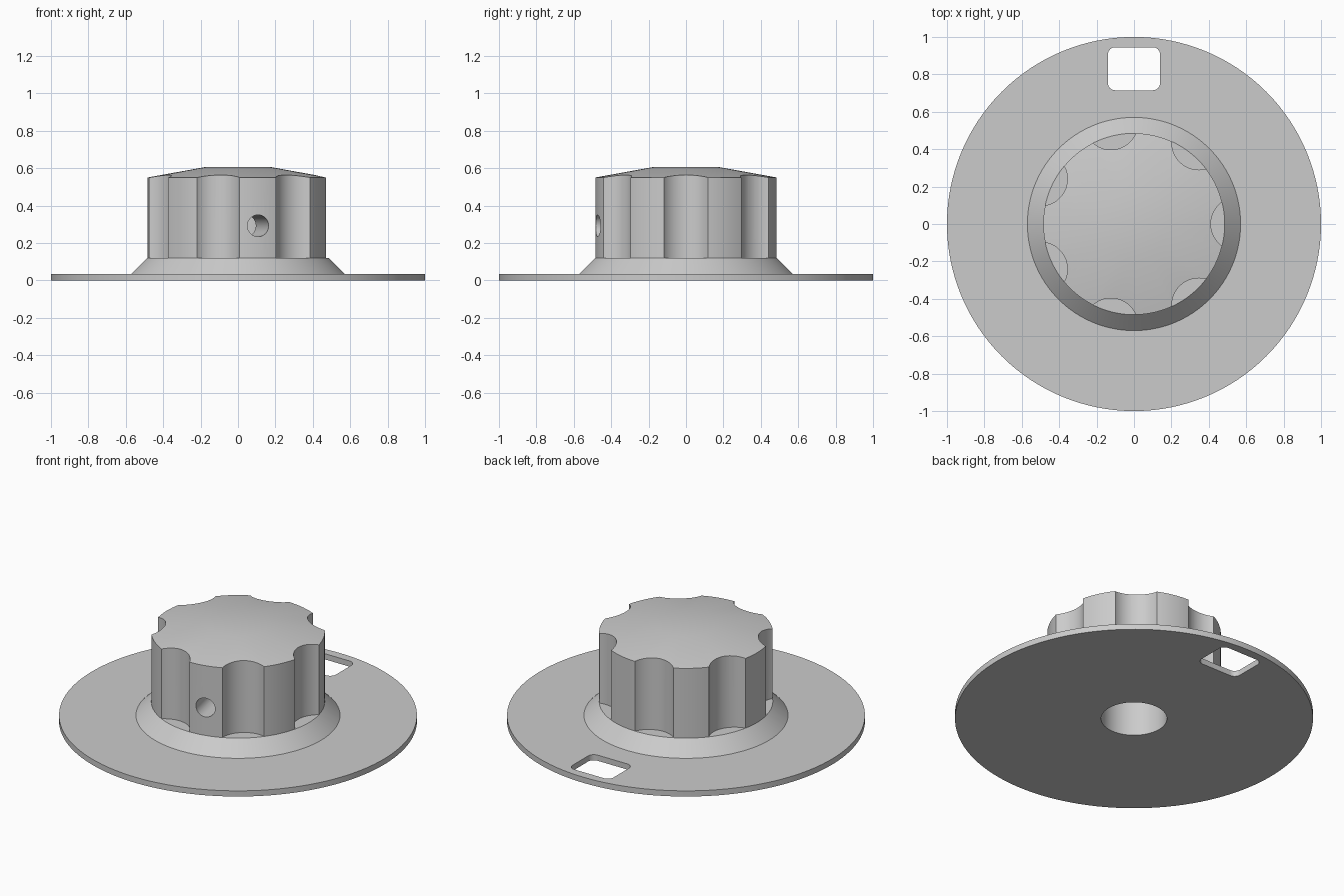
import bpy, bmesh, math
from mathutils import Matrix, Vector

if "Cube" in bpy.data.objects:
    bpy.data.objects.remove(bpy.data.objects["Cube"])

BORE, BORE_TOP = 0.184, 0.49
KNOB_R, KNOB_Z = 0.485, 0.12
FLUTES = 7

grey = bpy.data.materials.new("plain grey")
grey.use_nodes = True
colour = (0.6, 0.6, 0.6, 1)
grey.diffuse_color = colour
grey.node_tree.nodes["Principled BSDF"].inputs["Base Color"].default_value = colour


def make_object(name, bm):
    bmesh.ops.recalc_face_normals(bm, faces=bm.faces)
    mesh = bpy.data.meshes.new(name)
    bm.to_mesh(mesh)
    bm.free()
    mesh.materials.append(grey)
    obj = bpy.data.objects.new(name, mesh)
    bpy.context.collection.objects.link(obj)
    return obj


def lathe(name, profile, sides):
    """Closed solid turned around z from (radius, height) rings."""
    bm = bmesh.new()
    rings = []
    for r, z in profile:
        rings.append([bm.verts.new((r * math.cos(math.tau * i / sides),
                                    r * math.sin(math.tau * i / sides), z))
                      for i in range(sides)])
    for low, high in zip(rings, rings[1:]):
        for i in range(sides):
            j = (i + 1) % sides
            bm.faces.new((low[i], low[j], high[j], high[i]))
    bm.faces.new(rings[0][::-1])
    bm.faces.new(rings[-1])
    return make_object(name, bm)


def cylinder_cutter(name, radius, length, matrix, sides=64):
    bm = bmesh.new()
    bmesh.ops.create_cone(bm, cap_ends=True, segments=sides, radius1=radius,
                          radius2=radius, depth=length, matrix=matrix)
    return make_object(name, bm)


def cut(target, cutters):
    for c in cutters:
        mod = target.modifiers.new(c.name, 'BOOLEAN')
        mod.operation = 'DIFFERENCE'
        mod.solver = 'EXACT'
        mod.object = c
    bpy.context.view_layer.objects.active = target
    for c in cutters:
        bpy.ops.object.modifier_apply(modifier=c.name)


# Dial plate with sloped collar, and the fluted grip above it
dial = lathe("dial_plate", [(1, 0), (1, 0.035)], 128)
collar = lathe("collar", [(0.57, 0.035), (KNOB_R, KNOB_Z)], 128)
grip = lathe("knob_grip", [(KNOB_R, KNOB_Z), (KNOB_R, 0.55), (0.18, 0.605)], 128)

# Shaft bore from below
bore = cylinder_cutter("bore_cutter", BORE, BORE_TOP + 0.1,
                       Matrix.Translation((0, 0, (BORE_TOP - 0.1) / 2)))

# Finger flutes around the grip
flutes = [cylinder_cutter(f"flute_cutter_{i}", 0.144, 1.2,
                          Matrix.Rotation(math.tau * i / FLUTES, 4, 'Z')
                          @ Matrix.Translation((0.555, 0, 0.4)))
          for i in range(FLUTES)]

# Set screw hole, between two flutes at the front
screw = cylinder_cutter("screw_hole_cutter", 0.058, 0.5,
                        Matrix.Rotation(-1.5 * math.tau / FLUTES, 4, 'Z')
                        @ Matrix.Translation((0.35, 0, 0.292))
                        @ Matrix.Rotation(math.pi / 2, 4, 'Y'), 48)

# Rounded window near the back rim
bm = bmesh.new()
corner, half_w, half_d, mid_y = 0.04, 0.14, 0.115, 0.83
outline = []
for q, (sx, sy) in enumerate(((1, 1), (-1, 1), (-1, -1), (1, -1))):
    for k in range(9):
        a = (q + k / 8) * math.pi / 2
        outline.append(bm.verts.new((sx * (half_w - corner) + corner * math.cos(a),
                                     mid_y + sy * (half_d - corner) + corner * math.sin(a), -0.1)))
floor = bm.faces.new(outline)
top = bmesh.ops.extrude_face_region(bm, geom=[floor])["geom"]
bmesh.ops.translate(bm, vec=Vector((0, 0, 0.3)),
                    verts=[v for v in top if isinstance(v, bmesh.types.BMVert)])
window = make_object("window_cutter", bm)

cut(dial, [window, bore])
cut(collar, [bore])
cut(grip, flutes + [bore, screw])

for c in flutes + [bore, screw, window]:
    bpy.data.objects.remove(c)

# Smooth the round walls, keep the crisp edges
bpy.ops.object.select_all(action='DESELECT')
for obj in (dial, collar, grip):
    obj.select_set(True)
bpy.context.view_layer.objects.active = grip
bpy.ops.object.shade_smooth_by_angle(angle=math.radians(25))
